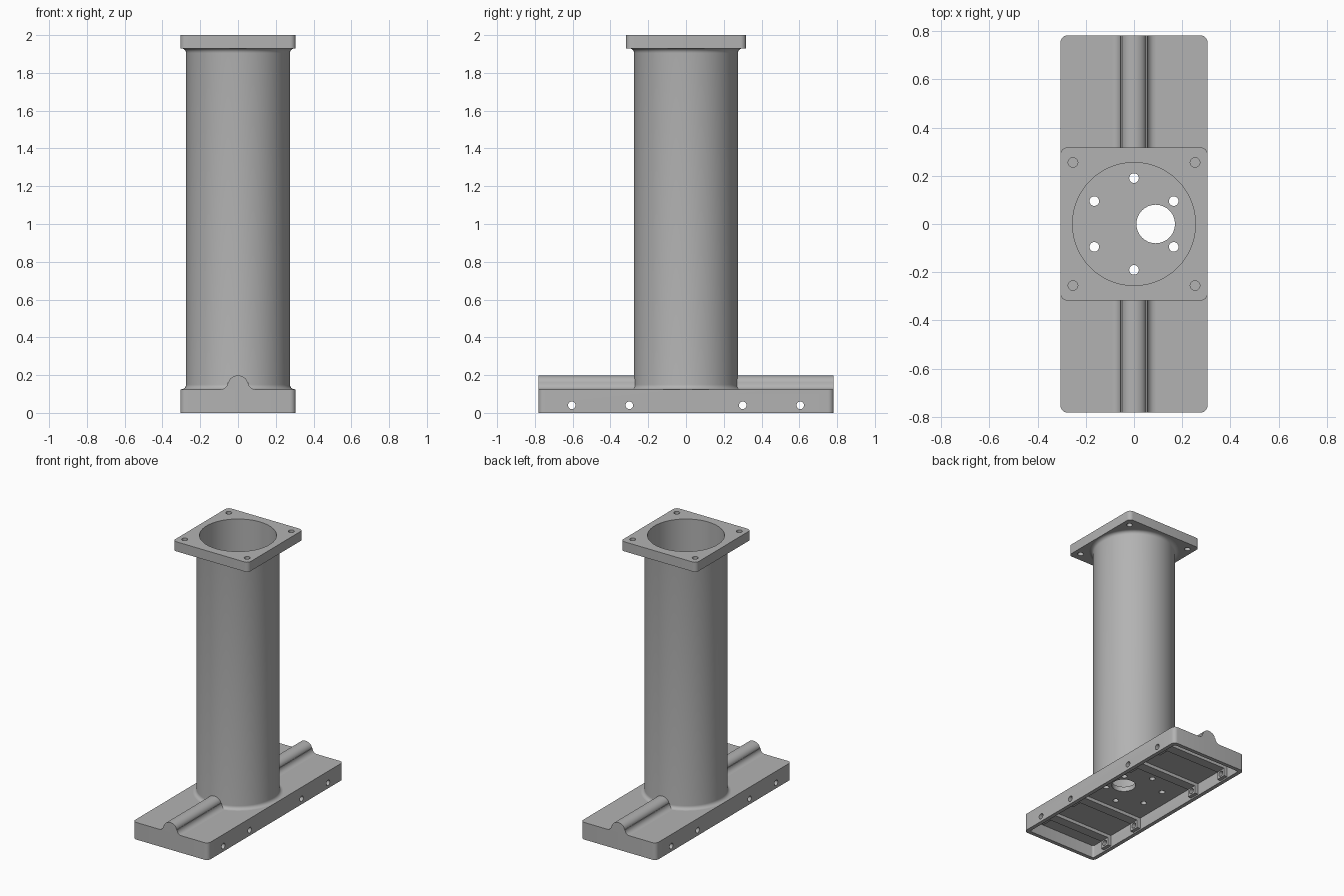
import bpy
import bmesh
from math import sin, cos, pi, radians
from mathutils import Matrix, Vector

if "Cube" in bpy.data.objects:
    bpy.data.objects.remove(bpy.data.objects["Cube"])

grey = bpy.data.materials.new("cast_grey")
grey.use_nodes = True
GREY = (0.45, 0.45, 0.45, 1)
grey.diffuse_color = GREY
grey.node_tree.nodes["Principled BSDF"].inputs["Base Color"].default_value = GREY

WIDTH, LENGTH = 0.305, 0.782      # half sizes of the base
BASE_TOP, CEILING = 0.125, 0.09
FLANGE_Y, FLANGE_Z = 0.318, 1.93
OUTER, INNER = 0.275, 0.255       # tube radii
STATIONS = (-0.605, -0.3, 0.3, 0.605)


def finish(name, bm):
    bmesh.ops.recalc_face_normals(bm, faces=bm.faces)
    mesh = bpy.data.meshes.new(name)
    bm.to_mesh(mesh)
    bm.free()
    mesh.materials.append(grey)
    obj = bpy.data.objects.new(name, mesh)
    bpy.context.collection.objects.link(obj)
    return obj


def select(obj):
    bpy.ops.object.select_all(action='DESELECT')
    obj.select_set(True)
    bpy.context.view_layer.objects.active = obj


def add_box(bm, low, high, radius=0):
    low, high = Vector(low), Vector(high)
    size = high - low
    place = Matrix.Translation((low + high) / 2) @ Matrix.Diagonal((*size, 1))
    verts = bmesh.ops.create_cube(bm, size=1, matrix=place)["verts"]
    if radius:
        edges = {e for v in verts for e in v.link_edges
                 if abs(e.verts[0].co.z - e.verts[1].co.z) > 0.001}
        bmesh.ops.bevel(bm, geom=list(edges), offset=radius, segments=6,
                        profile=0.5, affect='EDGES')


def add_cylinder(bm, centre, radius, depth, sides=24, axis='Z'):
    turn = Matrix.Rotation(pi / 2, 4, 'Y') if axis == 'X' else Matrix()
    bmesh.ops.create_cone(bm, cap_ends=True, segments=sides, radius1=radius,
                          radius2=radius, depth=depth,
                          matrix=Matrix.Translation(centre) @ turn)


def cut(obj, bm):
    cutter = finish("cutter", bm)
    cutter.hide_render = True
    mod = obj.modifiers.new("cut", 'BOOLEAN')
    mod.operation, mod.solver, mod.object = 'DIFFERENCE', 'EXACT', cutter
    select(obj)
    bpy.ops.object.modifier_apply(modifier=mod.name)
    bpy.data.objects.remove(cutter)


def side_holes():
    bm = bmesh.new()
    for y in STATIONS:
        add_cylinder(bm, (0, y, 0.04), 0.02, 0.8, axis='X')
    return bm


# Base: rounded slab, hollow below, drilled through the floor and sides
bm = bmesh.new()
add_box(bm, (-WIDTH, -LENGTH, 0), (WIDTH, LENGTH, BASE_TOP), 0.03)
base = finish("base", bm)
bm = bmesh.new()
add_box(bm, (-0.277, -0.754, -0.1), (0.277, 0.754, CEILING), 0.015)
cut(base, bm)
cut(base, side_holes())
bm = bmesh.new()
add_cylinder(bm, (0.09, 0, 0.1), 0.08, 0.2, 32)
for k in range(6):
    a = radians(30 + 60 * k)
    add_cylinder(bm, (0.19 * cos(a), 0.19 * sin(a), 0.1), 0.02, 0.2)
cut(base, bm)

# Shallow ribs across the underside and drilled bosses on the side walls
bm = bmesh.new()
for y in STATIONS:
    add_box(bm, (-0.285, y - 0.035, 0.066), (0.285, y + 0.035, 0.1))
ribs = finish("underside_ribs", bm)
bm = bmesh.new()
for y in STATIONS:
    for low, high in ((-0.29, -0.25), (0.25, 0.29)):
        add_box(bm, (low, y - 0.035, 0.01), (high, y + 0.035, 0.1))
bosses = finish("wall_bosses", bm)
cut(bosses, side_holes())

# Ridge: round-topped profile with flared feet, on both sides of the tube
right = [(0.09, BASE_TOP - 0.01), (0.09, BASE_TOP)]
right += [(0.09 - 0.035 * sin(t), BASE_TOP + 0.035 * (1 - cos(t)))
          for t in (pi * i / 12 for i in range(1, 7))]
right += [(0.05 * cos(t), 0.158 + 0.04 * sin(t))
          for t in (pi * i / 16 for i in range(8))]
outline = right + [(0, 0.198)] + [(-x, z) for x, z in reversed(right)]
for name, sign in (("front_ridge", -1), ("back_ridge", 1)):
    bm = bmesh.new()
    face = bm.faces.new([bm.verts.new((x, sign * 0.258, z)) for x, z in outline])
    ends = bmesh.ops.extrude_face_region(bm, geom=[face])["geom"]
    bmesh.ops.translate(bm, vec=(0, sign * (LENGTH - 0.258), 0),
                        verts=[g for g in ends if isinstance(g, bmesh.types.BMVert)])
    finish(name, bm)

# Tube: hollow turned profile with a fillet at each end
FILLET = 0.025
arc = [(OUTER + FILLET * (1 - cos(t)), FILLET * (1 - sin(t)))
       for t in (pi * i / 12 for i in range(7))]
wall = [(r, BASE_TOP + h) for r, h in reversed(arc)]
wall += [(r, FLANGE_Z - h) for r, h in arc]
loop = [(INNER, BASE_TOP)] + wall + [(INNER, FLANGE_Z)]
bm = bmesh.new()
verts = [bm.verts.new((r, 0, z)) for r, z in loop]
edges = [bm.edges.new((v, verts[i - 1])) for i, v in enumerate(verts)]
bmesh.ops.spin(bm, geom=verts + edges, cent=(0, 0, 0), axis=(0, 0, 1),
               angle=2 * pi, steps=64, use_merge=True)
bmesh.ops.remove_doubles(bm, verts=bm.verts, dist=0.0001)
finish("tube", bm)

# Top flange: rounded plate with the bore and four corner bolt holes
bm = bmesh.new()
add_box(bm, (-WIDTH, -FLANGE_Y, FLANGE_Z), (WIDTH, FLANGE_Y, 2), 0.03)
flange = finish("top_flange", bm)
bm = bmesh.new()
add_cylinder(bm, (0, 0, 1.96), INNER, 0.2, 64)
for x in (-0.253, 0.253):
    for y in (-0.255, 0.255):
        add_cylinder(bm, (x, y, 1.96), 0.02, 0.2)
cut(flange, bm)

# Smooth the rounded surfaces and keep corners crisp
for name in ("base", "underside_ribs", "wall_bosses", "front_ridge",
             "back_ridge", "tube", "top_flange"):
    select(bpy.data.objects[name])
    bpy.ops.object.shade_smooth_by_angle(angle=radians(32))
